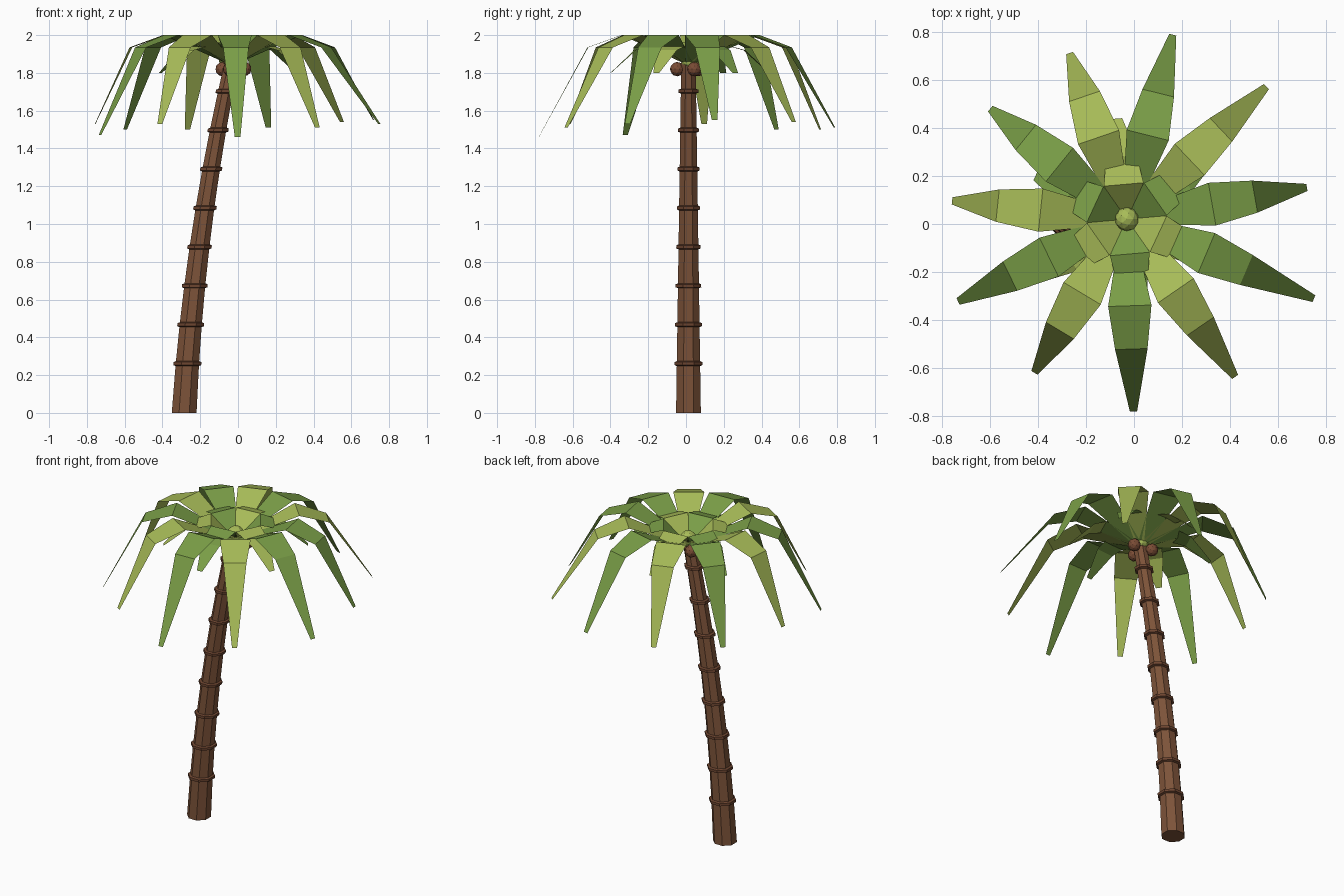
import bpy
import bmesh
from math import cos, sin, radians, pi
from mathutils import Vector, Matrix

cube = bpy.data.objects.get("Cube")
if cube:
    bpy.data.objects.remove(cube, do_unlink=True)


def material(name, hex_code):
    srgb = [int(hex_code[i:i + 2], 16) / 255 for i in (0, 2, 4)]
    color = [((c + 0.055) / 1.055) ** 2.4 for c in srgb] + [1]
    mat = bpy.data.materials.new(name)
    mat.use_nodes = True
    mat.diffuse_color = color
    mat.node_tree.nodes["Principled BSDF"].inputs["Base Color"].default_value = color
    return mat


LIGHT_GREEN = material("light_green", "a8bc58")
LEAF_GREEN = material("leaf_green", "7a9e47")
BARK = material("bark_brown", "7d5339")
RING_BROWN = material("ring_brown", "6d4530")
NUT_BROWN = material("nut_brown", "7a4c35")

CROWN = Vector((-0.03, 0.02, 1.85))


def finish(name, bm, mat):
    mesh = bpy.data.meshes.new(name)
    bm.to_mesh(mesh)
    bm.free()
    mesh.materials.append(mat)
    obj = bpy.data.objects.new(name, mesh)
    bpy.context.collection.objects.link(obj)
    return obj


def stack(name, sections, mat, sides=8):
    """Loft polygon sections given as (centre, radius) and cap both ends."""
    bm = bmesh.new()
    loops = []
    for centre, radius in sections:
        angles = [(i + 0.5) * 2 * pi / sides for i in range(sides)]
        loops.append([bm.verts.new(centre + Vector((cos(a), sin(a), 0)) * radius)
                      for a in angles])
    for low, high in zip(loops, loops[1:]):
        for i in range(sides):
            j = (i + 1) % sides
            bm.faces.new((low[i], low[j], high[j], high[i]))
    bm.faces.new(loops[0][::-1])
    bm.faces.new(loops[-1])
    return finish(name, bm, mat)


def ball(name, centre, radius, mat):
    bm = bmesh.new()
    bmesh.ops.create_icosphere(bm, subdivisions=2, radius=radius,
                               matrix=Matrix.Translation(centre))
    return finish(name, bm, mat)


def frond(name, angle, profile, mat):
    """Flat ribbon through (reach, height, width) stations, folded at each."""
    bm = bmesh.new()
    out = Vector((cos(radians(angle)), sin(radians(angle)), 0))
    side = Vector((-out.y, out.x, 0))
    rows = []
    for reach, height, width in profile:
        p = Vector((CROWN.x, CROWN.y, height)) + out * reach
        rows.append((bm.verts.new(p - side * width / 2), bm.verts.new(p + side * width / 2)))
    for a, b in zip(rows, rows[1:]):
        bm.faces.new((a[0], b[0], b[1], a[1]))
    return finish(name, bm, mat)


# Leaning trunk: the bend grows with height
def trunk_at(z):
    t = z / 1.87
    return Vector((-0.285 + 0.1 * t + 0.155 * t * t, 0.013, z)), 0.071 - 0.03 * t


ring_heights = [0.262 + 0.206 * i for i in range(8)]
stack("trunk", [trunk_at(z) for z in [0] + ring_heights + [1.87]], BARK)

# Raised bark rings
for n, z in enumerate(ring_heights):
    sections = []
    for dz, grow in ((-0.014, 0), (-0.009, 0.013), (0.007, 0.013), (0.012, 0)):
        centre, radius = trunk_at(z + dz)
        sections.append((centre, radius + grow))
    stack(f"trunk_ring_{n + 1}", sections, RING_BROWN)

# Long outer fronds: (angle, reach, tip height)
outer = [
    (10, 0.76, 1.55), (43.5, 0.8, 1.54), (76, 0.79, 1.51), (109, 0.73, 1.5),
    (141, 0.73, 1.5), (174, 0.73, 1.53), (206, 0.78, 1.47), (239, 0.745, 1.53),
    (272, 0.8, 1.46), (304.5, 0.795, 1.51), (337, 0.845, 1.53),
]
light_ones = (1, 3, 5, 7, 9)
for n, (angle, reach, tip) in enumerate(outer):
    profile = [(0.02, 1.85, 0.05), (0.36, 2, 0.18), (0.54, 1.935, 0.135), (reach, tip, 0.03)]
    frond(f"outer_frond_{n + 1}", angle, profile, LIGHT_GREEN if n in light_ones else LEAF_GREEN)

# Short inner fronds forming a bowl
for n in range(6):
    profile = [(0.02, 1.85, 0.04), (0.145, 1.96, 0.165), (0.29, 1.92, 0.12), (0.42, 1.8, 0.035)]
    frond(f"inner_frond_{n + 1}", 35 + 60 * n, profile, LIGHT_GREEN if n % 2 else LEAF_GREEN)

# Bud in the middle of the bowl
ball("crown_bud", CROWN + Vector((0, 0, 0.02)), 0.05, LIGHT_GREEN)

# Nuts hanging around the trunk top
for n in range(3):
    a = radians(20 + 120 * n)
    ball(f"nut_{n + 1}", Vector((CROWN.x + 0.068 * cos(a), CROWN.y + 0.068 * sin(a), 1.82)),
         0.038, NUT_BROWN)
